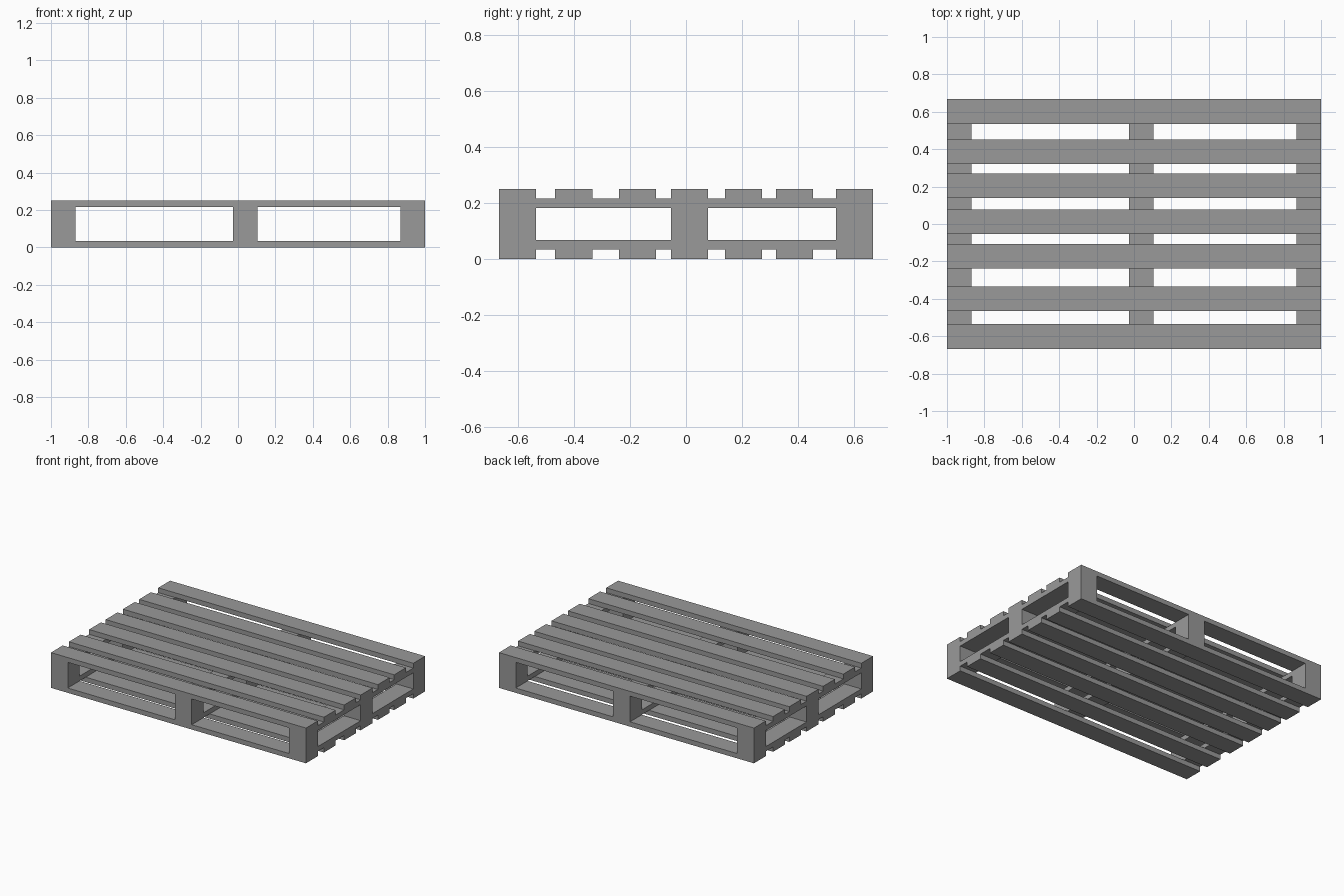
import bpy

default = bpy.data.objects.get("Cube")
if default:
    bpy.data.objects.remove(default, do_unlink=True)

# Single plain material
grey = bpy.data.materials.new("plain_grey")
grey.use_nodes = True
colour = (0.32, 0.32, 0.32, 1)
grey.diffuse_color = colour
grey.node_tree.nodes["Principled BSDF"].inputs["Base Color"].default_value = colour

WIDTH = 0.132      # board and block width
HALF_X, HALF_Y = 1.0, 0.667
LEVELS = [0, 0.034, 0.068, 0.182, 0.216, 0.25]


def box(name, x, y, size_x, size_y, bottom, top):
    """Add a box centred on x, y and spanning bottom to top."""
    bpy.ops.mesh.primitive_cube_add(size=1, location=(x, y, (bottom + top) / 2))
    obj = bpy.context.object
    obj.name = name
    obj.scale = (size_x, size_y, top - bottom)
    bpy.ops.object.transform_apply(location=False, rotation=False, scale=True)
    obj.data.materials.append(grey)


edge_x = HALF_X - WIDTH / 2
edge_y = HALF_Y - WIDTH / 2
slat_rows = [-edge_y, -0.4, -0.173, 0.012, 0.205, 0.387, edge_y]
block_rows = [-edge_y, 0.012, edge_y]
columns = {"right": -edge_x, "middle": 0.038, "left": edge_x}

# Deck slats, repeated on the top and bottom
for deck, level in (("bottom", 0), ("top", 4)):
    for i, y in enumerate(slat_rows, 1):
        box(f"{deck}_slat_{i}", 0, y, 2 * HALF_X, WIDTH, LEVELS[level], LEVELS[level + 1])

# Cross boards and the spacer blocks between them
for side, x in columns.items():
    for deck, level in (("bottom", 1), ("top", 3)):
        box(f"{side}_{deck}_cross_board", x, 0, WIDTH, 2 * HALF_Y,
            LEVELS[level], LEVELS[level + 1])
    for place, y in zip(("front", "centre", "back"), block_rows):
        box(f"{side}_{place}_block", x, y, WIDTH, WIDTH, LEVELS[2], LEVELS[3])
